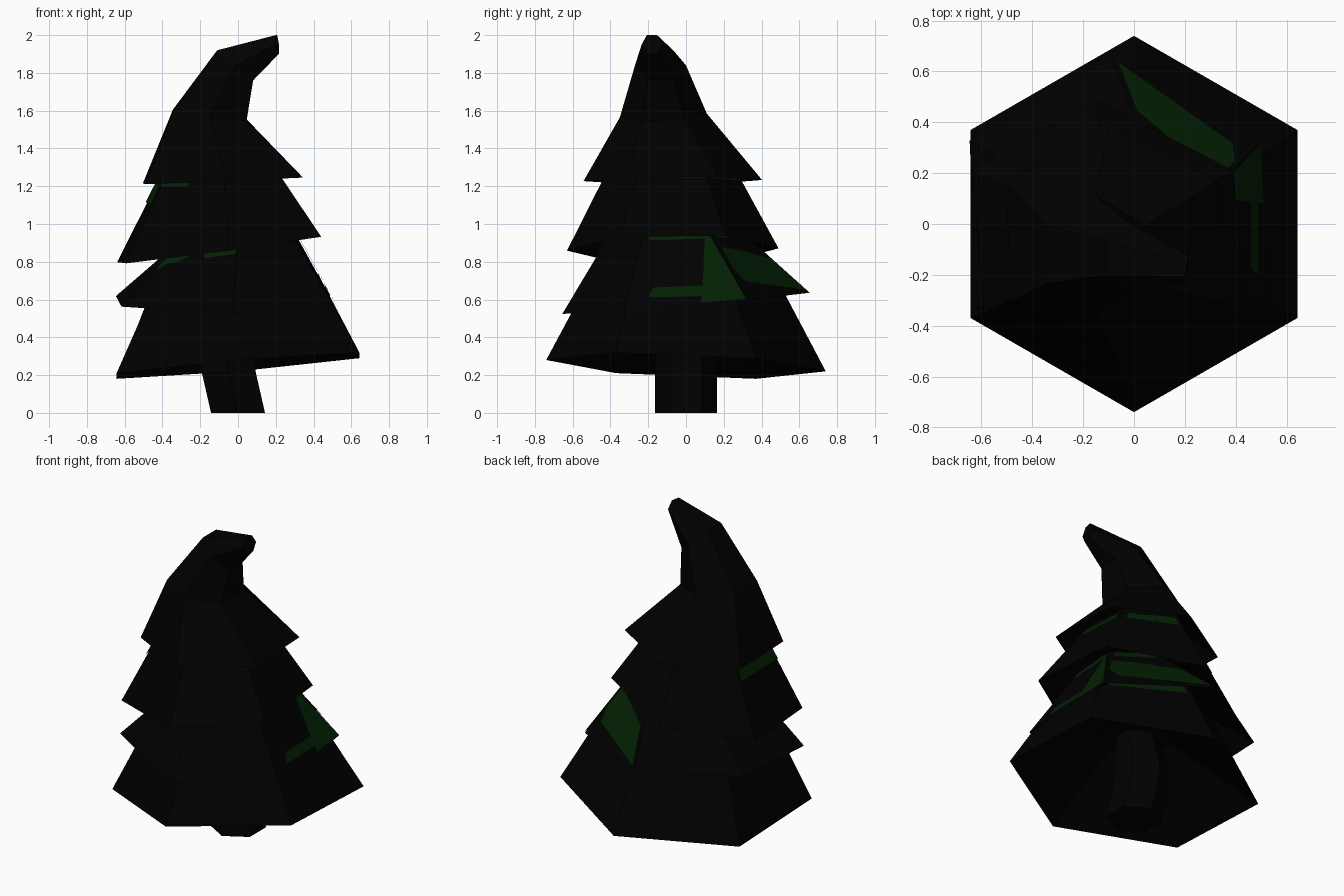
import bpy, bmesh, math
from mathutils import Vector

if "Cube" in bpy.data.objects:
    bpy.data.objects.remove(bpy.data.objects["Cube"])


def material(name, rgb):
    m = bpy.data.materials.new(name)
    m.diffuse_color = (*rgb, 1)
    m.use_nodes = True
    m.node_tree.nodes["Principled BSDF"].inputs["Base Color"].default_value = m.diffuse_color
    return m


DARK = material("dark_outline", (0, 0, 0))
GREEN = material("dark_green", (0.001, 0.0145, 0.001))


def ring(c, u, v):
    """Tilted hexagon: centre plus two half-axis vectors."""
    c, u, v = Vector(c), Vector(u), Vector(v)
    angles = [math.radians(30 + 60 * k) for k in range(6)]
    return [c + u * math.cos(a) + v * math.sin(a) for a in angles]


def finish(name, bm, mat):
    me = bpy.data.meshes.new(name)
    bm.to_mesh(me)
    bm.free()
    me.materials.append(mat)
    ob = bpy.data.objects.new(name, me)
    bpy.context.collection.objects.link(ob)
    return ob


def loft(name, rings):
    """Closed flat-shaded skin through a stack of hexagons."""
    bm = bmesh.new()
    rows = [[bm.verts.new(p) for p in r] for r in rings]
    for a, b in zip(rows, rows[1:]):
        for k in range(6):
            j = (k + 1) % 6
            bm.faces.new((a[k], a[j], b[j], b[k]))
    bm.faces.new(rows[0][::-1])
    bm.faces.new(rows[-1])
    bmesh.ops.recalc_face_normals(bm, faces=bm.faces)
    return finish(name, bm, DARK)


def hollow(rim, scale, lift):
    """Inner ring of a concave underside."""
    c = sum(rim, Vector()) / 6
    return [c + (p - c) * scale + Vector((0, 0, lift)) for p in rim]


def patch(name, low, high, k, uvs):
    """Thin green area lying on side k between two rings."""
    a, b, c, d = low[k], low[(k + 1) % 6], high[(k + 1) % 6], high[k]
    n = (b - a).cross(d - a).normalized()
    if n.dot((a + b) / 2 - sum(low, Vector()) / 6) < 0:
        n = -n
    pts = [a.lerp(b, u).lerp(d.lerp(c, u), v) + n * 0.008 for u, v in uvs]
    bm = bmesh.new()
    f = bm.faces.new([bm.verts.new(p) for p in pts])
    f.normal_update()
    if f.normal.dot(n) < 0:
        f.normal_flip()
    finish(name, bm, GREEN)


# Leaning trunk, bending back inside the lowest skirt
loft("trunk", [ring((x, 0, z), (r, 0, 0), (0, r, 0))
               for x, z, r in ((0, 0, 0.165), (-0.05, 0.22, 0.165),
                               (-0.06, 0.34, 0.16), (-0.02, 0.6, 0.12))])

# Branch tiers, each a tilted skirt; the last one bends over into the tip
tiers = [
    [ring((0, 0, 0.25), (0.742, 0, 0.063), (0, 0.74, -0.03)),
     ring((0, -0.03, 0.72), (0.49, 0, 0), (0, 0.49, 0.03))],
    [ring((-0.06, 0, 0.58), (0.66, 0, -0.012), (-0.03, 0.655, 0.056)),
     ring((0.035, -0.06, 1.0), (0.26, 0, 0), (0.03, 0.31, 0))],
    [ring((-0.1, -0.07, 0.865), (0.595, 0, 0.081), (-0.05, 0.56, 0.006)),
     ring((-0.1, -0.077, 1.35), (0.29, 0, 0), (-0.02, 0.305, 0))],
    [ring((-0.08, -0.07, 1.23), (0.478, 0, 0.02), (-0.02, 0.4725, 0.003)),
     ring((-0.15, -0.12, 1.575), (0.225, 0, -0.029), (0, 0.23, 0.01)),
     ring((-0.015, -0.135, 1.84), (0.11, 0, -0.092), (0, 0.135, 0)),
     ring((0.207, -0.18, 1.95), (0.005, 0, -0.057), (0.01, 0.055, 0))],
]
hollows = [(0.3, 0.3), (0.55, 0.18), (0.55, 0.18), (0.55, 0.14)]
for i, (t, h) in enumerate(zip(tiers, hollows)):
    loft(f"branch_tier_{i + 1}", [hollow(t[0], *h)] + t)

# Green foliage showing through: tier, side, outline
sides = [
    (1, 5, [(0.62, 0.01), (0.99, 0.01), (0.99, 0.86), (0.93, 0.86)]),
    (1, 0, [(0.97, 0.02), (0.12, 0.22), (0.03, 0.4), (0.05, 0.7), (0.95, 0.5)]),
    (1, 3, [(0, 0.42), (0.1, 0.52), (1, 0.66), (1, 0.85), (0, 0.85)]),
    (2, 2, [(0, 0.57), (1, 0.55), (1, 0.87), (0, 0.87)]),
    (2, 3, [(0, 0.72), (0.45, 0.7), (0.5, 0.87), (0, 0.87)]),
]
# Green strips tucked just above the rims, seen only from below
for i, v in ((0, 0.74), (1, 0.8), (2, 0.74)):
    for k in (5, 0):
        sides.append((i, k, [(0.1, v), (0.95, v), (0.95, v + 0.13), (0.1, v + 0.13)]))
for n, (i, k, uvs) in enumerate(sides):
    patch(f"foliage_{n + 1}", tiers[i][0], tiers[i][1], k, uvs)
